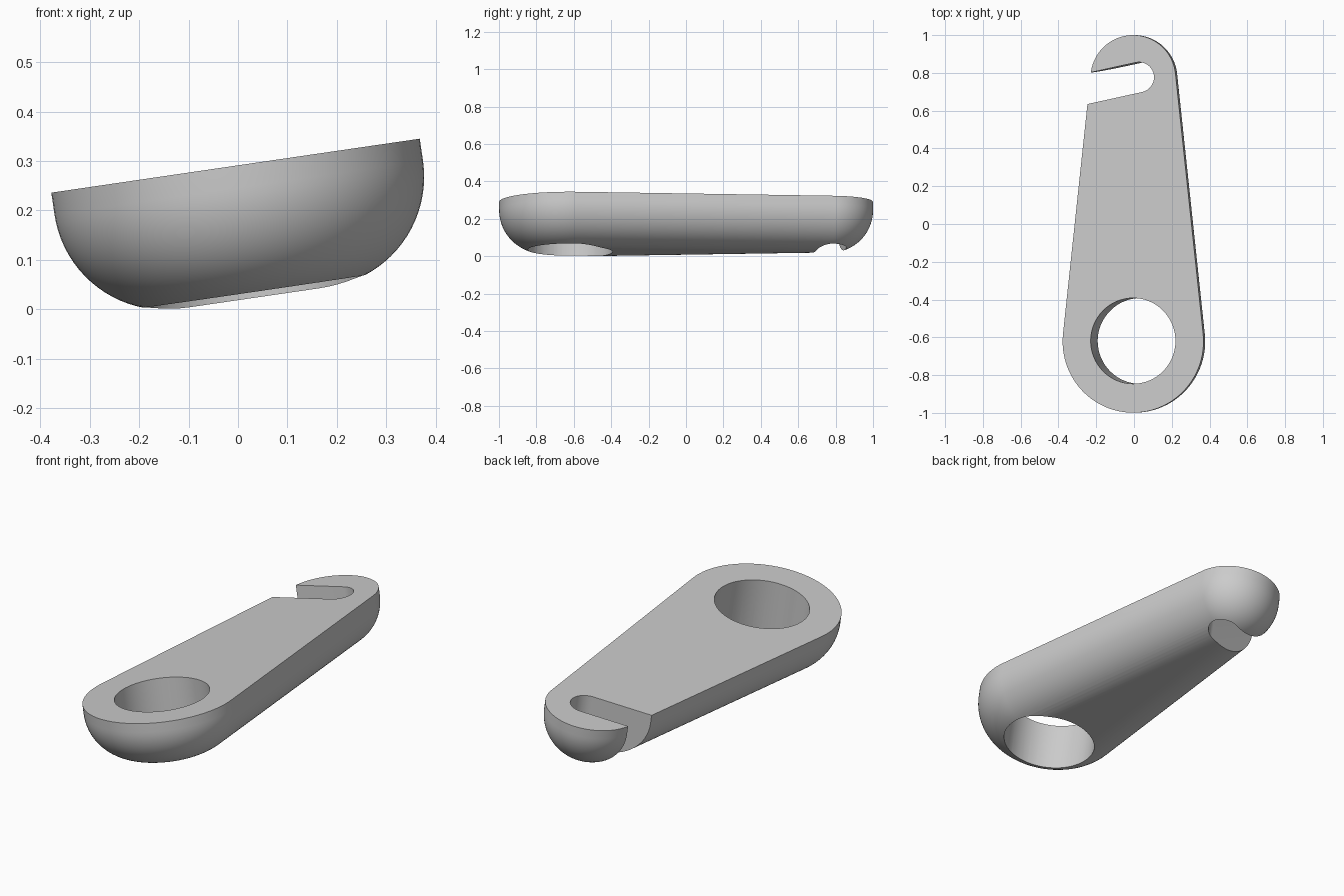
import bpy
import bmesh
from math import sin, cos, asin, pi, radians, sqrt
from mathutils import Matrix

cube = bpy.data.objects.get("Cube")
if cube:
    bpy.data.objects.remove(cube, do_unlink=True)

BIG_Y, BIG_R = -0.622, 0.377      # wide end
SMALL_Y, SMALL_R = 0.772, 0.228   # narrow end
THICK, ROUND = 0.27, 0.225        # depth and underside rounding
TAPER = asin((BIG_R - SMALL_R) / (SMALL_Y - BIG_Y))


def arc(cx, cy, r, start, end, steps):
    angles = [start + (end - start) * i / steps for i in range(steps + 1)]
    return [(cx + r * cos(a), cy + r * sin(a)) for a in angles]


def outline(inset):
    # Two arcs joined by their shared tangents
    return (arc(0, SMALL_Y, SMALL_R - inset, TAPER, pi - TAPER, 40)
            + arc(0, BIG_Y, BIG_R - inset, pi - TAPER, 2 * pi + TAPER, 48))


def loft(name, layers):
    # Skin a stack of (outline, height) layers and cap both ends
    bm = bmesh.new()
    rings = [[bm.verts.new((x, y, z)) for x, y in pts] for pts, z in layers]
    for a, b in zip(rings, rings[1:]):
        for i in range(len(a)):
            j = (i + 1) % len(a)
            bm.faces.new((a[i], a[j], b[j], b[i]))
    bm.faces.new(rings[0])
    bm.faces.new(rings[-1])
    bmesh.ops.recalc_face_normals(bm, faces=bm.faces)
    mesh = bpy.data.meshes.new(name)
    bm.to_mesh(mesh)
    bm.free()
    obj = bpy.data.objects.new(name, mesh)
    bpy.context.collection.objects.link(obj)
    return obj


# Tapered body: flat top, straight rim, quarter-round underside
layers = [(outline(0), 0)]
for i in range(21):
    a = pi / 2 * i / 20
    layers.append((outline(ROUND * (1 - cos(a))), ROUND - THICK - ROUND * sin(a)))
body = loft("tapered_link", layers)

# Round hole and slanted open slot
hole = loft("hole_cutter", [(arc(0, BIG_Y + 0.003, 0.227, 0, 2 * pi * 63 / 64, 63), z)
                            for z in (-0.5, 0.2)])
slot_pts = arc(0, 0, 0.08, -pi / 2, pi / 2, 24) + [(-0.6, 0.08), (-0.6, -0.08)]
slot = loft("slot_cutter", [(slot_pts, z) for z in (-0.5, 0.2)])
slot.data.transform(Matrix.Translation((0.032, 0.777, 0)) @ Matrix.Rotation(radians(12.3), 4, "Z"))

bpy.ops.object.select_all(action="DESELECT")
bpy.context.view_layer.objects.active = body
body.select_set(True)
for cutter in (hole, slot):
    cutter.hide_render = True
    mod = body.modifiers.new("cut", "BOOLEAN")
    mod.operation, mod.solver, mod.object = "DIFFERENCE", "EXACT", cutter
    bpy.ops.object.modifier_apply(modifier=mod.name)
    bpy.data.objects.remove(cutter, do_unlink=True)

# Lean the whole part sideways
body.data.transform(Matrix.Translation((-0.005, 0, 0.2905)) @ Matrix.Rotation(radians(-8.33), 4, "Y"))
bpy.ops.object.shade_smooth_by_angle(angle=radians(30))

mat = bpy.data.materials.new("plain_grey")
mat.use_nodes = True
grey = (0.6, 0.6, 0.6, 1)
mat.diffuse_color = grey
mat.node_tree.nodes["Principled BSDF"].inputs["Base Color"].default_value = grey
body.data.materials.clear()
body.data.materials.append(mat)
